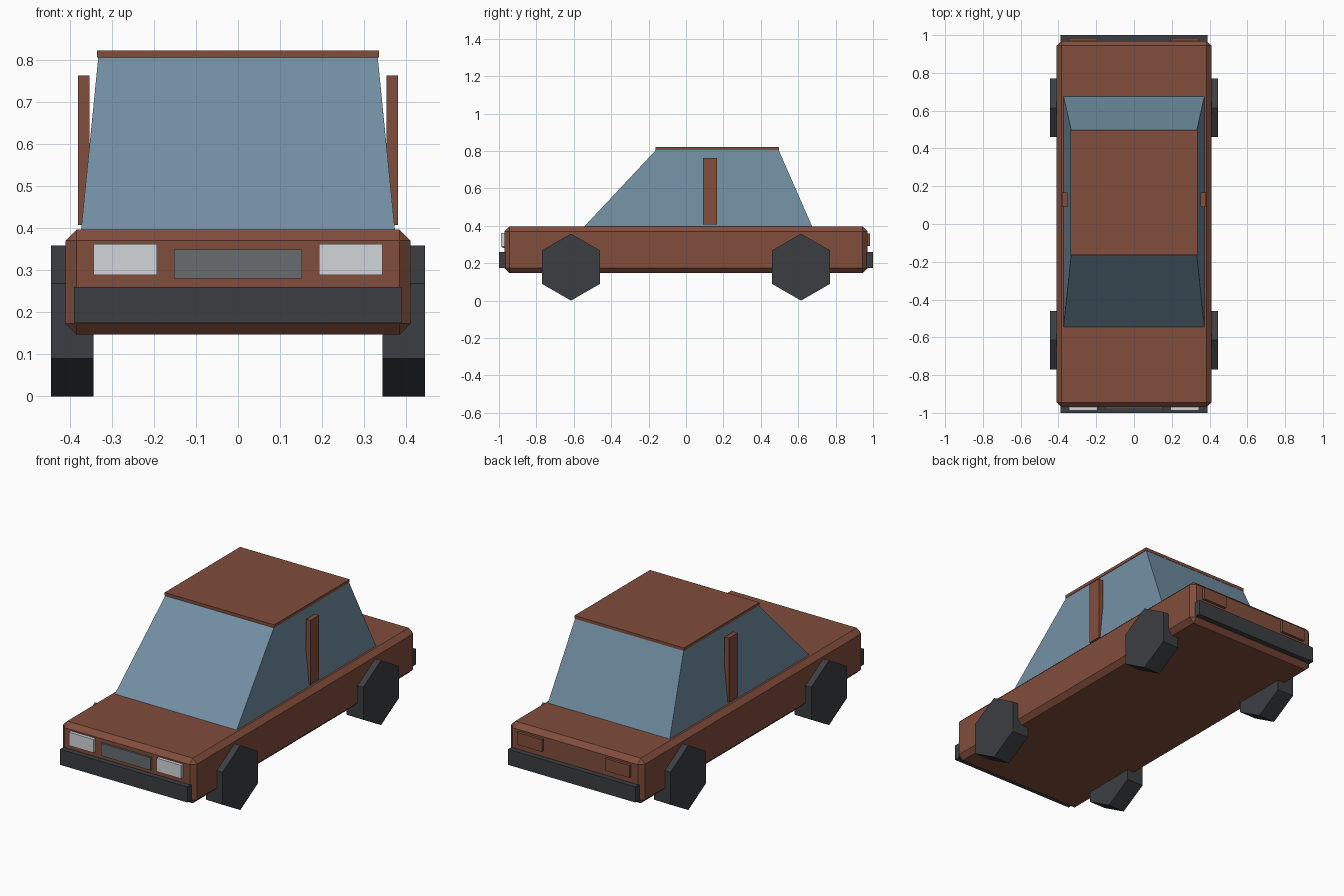
import bpy, bmesh, math
from mathutils import Matrix

if "Cube" in bpy.data.objects:
    bpy.data.objects.remove(bpy.data.objects["Cube"])


def material(name, rgb):
    m = bpy.data.materials.new(name)
    m.diffuse_color = (*rgb, 1)
    m.use_nodes = True
    m.node_tree.nodes["Principled BSDF"].inputs["Base Color"].default_value = m.diffuse_color
    return m


paint = material("brown_paint", (0.22, 0.075, 0.045))
glass = material("blue_glass", (0.17, 0.28, 0.37))
rubber = material("dark_rubber", (0.045, 0.048, 0.053))
trim = material("grille_grey", (0.14, 0.15, 0.16))
lamp = material("lamp_white", (0.65, 0.67, 0.69))


def finish(name, bm, mat):
    bmesh.ops.recalc_face_normals(bm, faces=bm.faces)
    me = bpy.data.meshes.new(name)
    bm.to_mesh(me)
    bm.free()
    me.materials.append(mat)
    ob = bpy.data.objects.new(name, me)
    bpy.context.collection.objects.link(ob)
    return ob


def box(name, x, y, z, mat, bevel=0.0):
    """Box from (min, max) ranges, with an optional flat chamfer."""
    bm = bmesh.new()
    bmesh.ops.create_cube(bm, size=1)
    for v in bm.verts:
        v.co = [r[0] if c < 0 else r[1] for r, c in zip((x, y, z), v.co)]
    if bevel:
        bmesh.ops.bevel(bm, geom=bm.edges[:], offset=bevel, segments=1, affect='EDGES')
    return finish(name, bm, mat)


# Chamfered lower body
box("body", (-0.41, 0.41), (-0.97, 0.97), (0.147, 0.396), paint, 0.026)

# Tapered glass cabin: a box whose top is drawn in
cabin = box("cabin_glass", (-0.373, 0.373), (-0.545, 0.675), (0.395, 0.806), glass)
for v in cabin.data.vertices:
    if v.co.z > 0.6:
        v.co.x = math.copysign(0.332, v.co.x)
        v.co.y = -0.16 if v.co.y < 0 else 0.495

# Roof panel
box("roof", (-0.335, 0.335), (-0.163, 0.497), (0.805, 0.822), paint)

# Bumpers and grille
box("front_bumper", (-0.39, 0.39), (-1.0, -0.95), (0.174, 0.26), rubber)
box("rear_bumper", (-0.39, 0.39), (0.95, 1.0), (0.174, 0.26), rubber)
box("grille", (-0.152, 0.152), (-0.98, -0.95), (0.28, 0.349), trim)

# Parts repeated on both sides
for side, s in (("left", -1), ("right", 1)):
    def span(a, b):
        return tuple(sorted((s * a, s * b)))

    box(f"{side}_headlight", span(0.193, 0.344), (-0.988, -0.95), (0.288, 0.362), lamp)
    box(f"{side}_taillight", span(0.193, 0.344), (0.95, 0.985), (0.292, 0.36), paint)
    box(f"{side}_door_pillar", span(0.353, 0.38), (0.09, 0.166), (0.407, 0.762), paint)

    # Six-sided wheels standing on a corner
    for end, y in (("front", -0.615), ("rear", 0.615)):
        bm = bmesh.new()
        bmesh.ops.create_cone(bm, cap_ends=True, segments=6, radius1=0.179,
                              radius2=0.179, depth=0.102)
        pts = sorted({round(v.co.x, 3) for v in bm.verts})
        turn = 0 if pts[-1] > 0.17 else math.pi / 6
        bmesh.ops.transform(
            bm, verts=bm.verts,
            matrix=Matrix.Translation((s * 0.394, y, 0.179))
            @ Matrix.Rotation(math.pi / 2, 4, 'Y') @ Matrix.Rotation(turn, 4, 'Z'))
        finish(f"{side}_{end}_wheel", bm, rubber)
